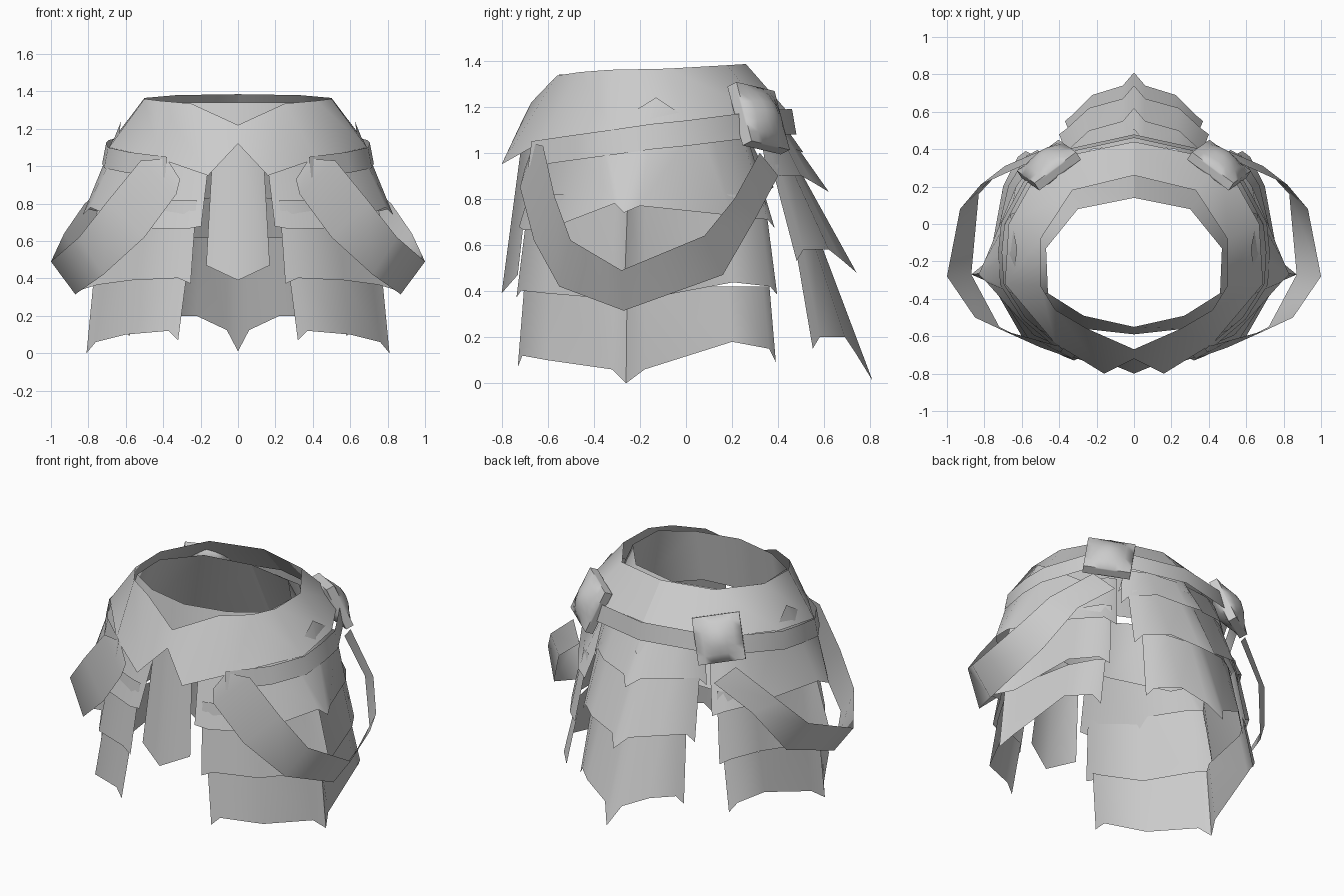
import bpy, bmesh, math
from mathutils import Vector

old = bpy.data.objects.get("Cube")
if old:
    bpy.data.objects.remove(old, do_unlink=True)

GREY = (0.6, 0.6, 0.6, 1)
steel = bpy.data.materials.new("plain grey")
steel.use_nodes = True
steel.diffuse_color = GREY
steel.node_tree.nodes["Principled BSDF"].inputs["Base Color"].default_value = GREY
AXIS_Y = -0.17


def finish(name, bm):
    mesh = bpy.data.meshes.new(name)
    bm.to_mesh(mesh)
    bm.free()
    mesh.materials.append(steel)
    ob = bpy.data.objects.new(name, mesh)
    bpy.context.collection.objects.link(ob)
    bpy.ops.object.select_all(action='DESELECT')
    ob.select_set(True)
    bpy.context.view_layer.objects.active = ob
    bpy.ops.object.shade_smooth_by_angle(angle=math.radians(60))
    return ob


def sheet(name, rows):
    """Loft a thin plate through rows of points, facing away from the body."""
    bm = bmesh.new()
    grid = [[bm.verts.new(p) for p in row] for row in rows]
    for a, b in zip(grid, grid[1:]):
        for i in range(len(a) - 1):
            bm.faces.new((a[i], a[i + 1], b[i + 1], b[i]))
    bm.normal_update()
    facing = 0
    for f in bm.faces:
        c = f.calc_center_median()
        facing += f.normal.dot(Vector((c.x, c.y - AXIS_Y, 0))) * f.calc_area()
    if facing < 0:
        bmesh.ops.reverse_faces(bm, faces=bm.faces)
    return finish(name, bm)


def flip(row):
    return [(-x, y, z) for x, y, z in row]


def centred(name, *rows):
    """Rows start on the centre line; the other half is mirrored."""
    return sheet(name, [flip(r[:0:-1]) + list(r) for r in rows])


def paired(name, *rows):
    sheet("left_" + name, rows)
    sheet("right_" + name, [flip(r) for r in rows])


# Flared waist band with pointed front flaps
centred("waist_band",
        [(0, -.67, 1.22), (.25, -.56, 1.335), (.42, -.46, 1.35), (.5, -.33, 1.36),
         (.5, -.08, 1.365), (.33, .18, 1.38), (0, .26, 1.385)],
        [(0, -.72, 1.12), (.16, -.8, .95), (.42, -.64, 1.04), (.69, -.32, 1.1),
         (.67, 0, 1.14), (.48, .34, 1.17), (0, .44, 1.18)])

# Inner layer whose rim forms the waist opening, flaring down inside the skirt
centred("inner_layer",
        [(0, -.55, 1.34), (.27, -.49, 1.34), (.46, -.37, 1.34),
         (.47, -.13, 1.34), (.3, .08, 1.335), (0, .14, 1.33)],
        [(0, -.59, 1), (.27, -.56, 1), (.6, -.38, .95),
         (.66, -.1, .9), (.5, .27, .78), (0, .38, .85)])

# Belt running under the band, from the front flaps round the back
belt = [(0, .46, 1.19), (.5, .35, 1.185), (.69, 0, 1.14), (.705, -.15, 1.125),
        (.695, -.32, 1.1), (.58, -.5, 1.075), (.38, -.67, 1.05)]
centred("belt", belt,
        [(x * 1.03, (y - AXIS_Y) * 1.03 + AXIS_Y, z - .11) for x, y, z in belt])

# Front tabard with a centre ridge
centred("tabard",
        [(0, -.7, 1.14), (.14, -.67, 1)],
        [(0, -.8, .39), (.17, -.73, .47)])

# Hip skirts: three overlapping tiers wrapping each leg, with a side ridge
HEM = [(.32, -.73, .07), (.37, -.71, .12), (.6, -.6, .1), (.76, -.32, .06), (.81, -.26, 0),
       (.77, -.18, .06), (.7, .2, .18), (.62, .36, .15), (.58, .39, .09)]


def hem_row(scale, spread, z, wave):
    row = []
    for i, (x, y, dz) in enumerate(HEM):
        reach = spread * abs(i - 4) / 4
        row.append((x * scale - reach, (y - AXIS_Y) * scale + AXIS_Y, z + wave * dz))
    return row


paired("hip_plate_low", hem_row(.95, .03, .42, 0), hem_row(1, 0, 0, 1))
hem = hem_row(1.01, .07, .33, .6)
hem[4] = (.87, -.27, .33)
paired("hip_plate_middle", hem_row(.91, .07, .82, 0), hem)
# The top tier rises to a point that pokes over the band
peak = hem_row(.78, .1, 1.07, 0)
peak[3:6] = [(.65, -.37, 1.09), (.625, -.13, 1.24), (.66, .05, 1.12)]
paired("hip_plate_high", peak, hem_row(.99, .12, .7, -.3)[:3]
       + [(.79, -.31, .78), (.83, -.27, .74), (.8, -.2, .77)]
       + hem_row(.99, .12, .62, .6)[6:])

# Loose strap hanging round each hip
paired("hip_strap",
       [(.38, -.66, 1.04), (.52, -.62, 1.03), (.7, -.57, .81), (.85, -.5, .62),
        (1, -.28, .49), (.93, .08, .64), (.82, .21, .8), (.58, .32, 1)],
       [(.31, -.7, .93), (.33, -.72, .85), (.5, -.66, .62), (.72, -.55, .42),
        (.87, -.27, .315), (.83, .16, .47), (.69, .31, .73), (.48, .4, .9)])


# Back tail: tiers with a centre ridge and notched hems
def tail(name, top, bottom, tip, side):
    (ty, tz), (by, bz) = top, bottom
    drop = bz - tip
    centred(name,
            [(0, ty + .06, tz), (.05, ty + .05, tz), (side * .55, ty + .03, tz),
             (side * .8, ty - .02, tz), (side * .9, ty - .05, tz)],
            [(0, by + .26, tip), (.06, by + .19, tip + drop * .6), (side * .6, by + .14, bz),
             (side * .9, by + .03, bz), (side, by, bz - .05)])


tail("tail_cap", (.33, 1.17), (.25, 1.05), 1, .33)
tail("tail_high", (.37, 1.1), (.36, .9), .83, .4)
tail("tail_middle", (.42, .95), (.48, .58), .48, .4)
tail("tail_low", (.52, .62), (.55, .2), .01, .37)

# Padded buckles on the back corners of the belt, domed on the outer side
for side, s in (("left", 1), ("right", -1)):
    bm = bmesh.new()
    bmesh.ops.create_cube(bm, size=1)
    bmesh.ops.subdivide_edges(bm, edges=bm.edges, cuts=5, use_grid_fill=True)
    for v in bm.verts:
        dome = .3 + .7 * math.cos(math.pi * v.co.x) * math.cos(math.pi * v.co.z)
        v.co = (v.co.x * .28, v.co.y * .17 * dome, v.co.z * .28)
    ob = finish(side + "_buckle", bm)
    ob.location = (s * .455, .315, 1.15)
    ob.rotation_euler = (.4, -.14 * s, -.64 * s)
